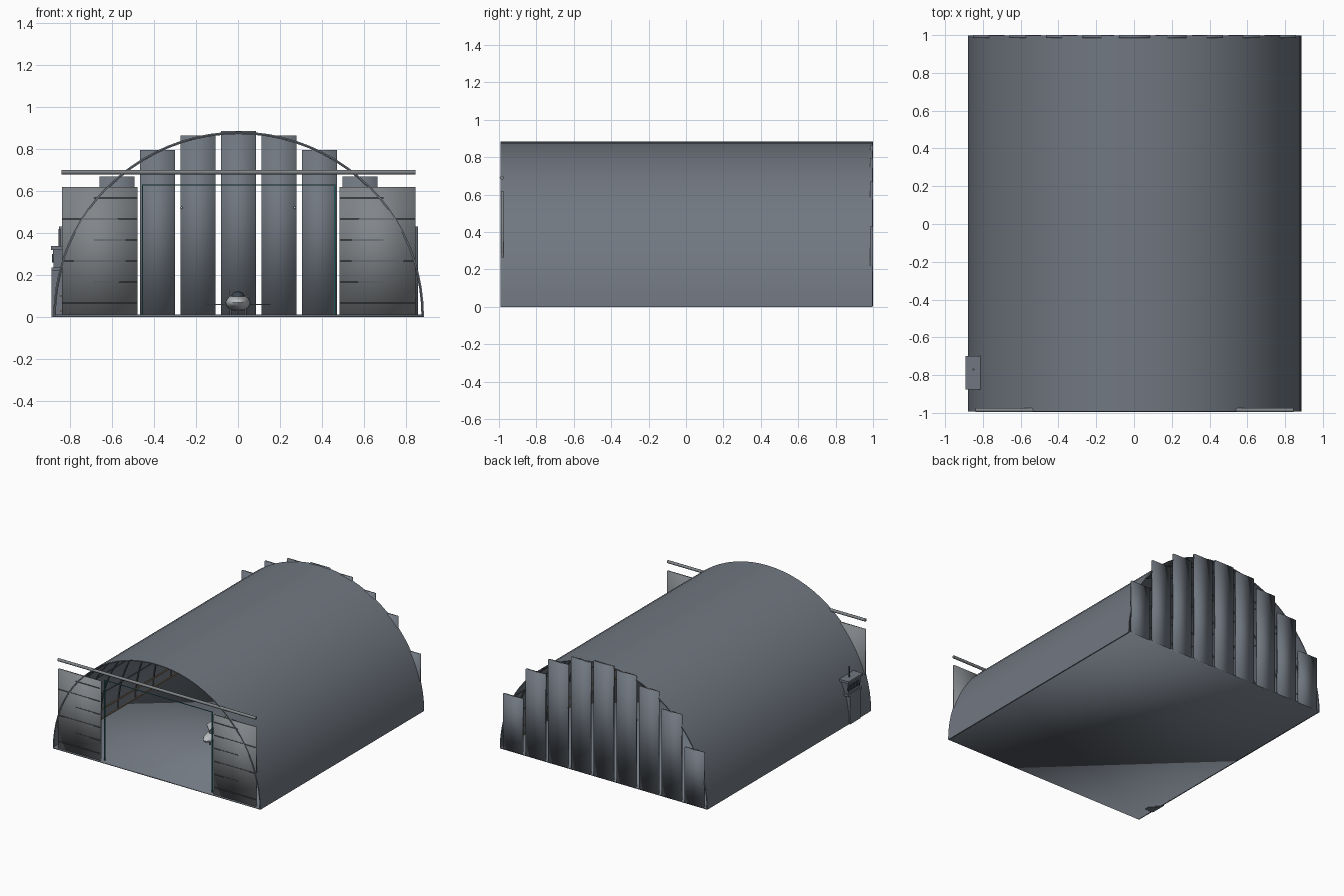
import bpy, bmesh
from math import sin, cos, pi
from mathutils import Vector

if "Cube" in bpy.data.objects:
    bpy.data.objects.remove(bpy.data.objects["Cube"])


def material(name, color):
    m = bpy.data.materials.new(name)
    m.diffuse_color = color
    m.use_nodes = True
    m.node_tree.nodes["Principled BSDF"].inputs["Base Color"].default_value = m.diffuse_color
    return m


slate = material("slate", (0.165, 0.187, 0.22, 1))
steel = material("steel", (0.22, 0.235, 0.25, 1))
dark = material("dark_steel", (0.09, 0.1, 0.115, 1))
pale = material("pale_grey", (0.5, 0.52, 0.54, 1))
teal = material("teal", (0.04, 0.25, 0.27, 1))
tan = material("tan", (0.4, 0.28, 0.15, 1))
glass = material("dark_glass", (0.05, 0.07, 0.09, 1))
CX = 0.003


def finish(name, bm, mat=slate, smooth=False):
    bmesh.ops.recalc_face_normals(bm, faces=bm.faces)
    me = bpy.data.meshes.new(name)
    bm.to_mesh(me)
    bm.free()
    ob = bpy.data.objects.new(name, me)
    bpy.context.collection.objects.link(ob)
    me.materials.append(mat)
    if smooth == "full":
        me.shade_smooth()
    elif smooth:
        bpy.context.view_layer.objects.active = ob
        ob.select_set(True)
        bpy.ops.object.shade_smooth_by_angle(angle=0.6)
        ob.select_set(False)
    return ob


def box(name, x0, x1, y0, y1, z0, z1, mat=slate, taper=1.0, smooth=False):
    bm = bmesh.new()
    bmesh.ops.create_cube(bm, size=1)
    for v in bm.verts:
        k = taper if v.co.z < 0 else 1
        v.co = ((x0 + x1) / 2 + v.co.x * k * (x1 - x0),
                (y0 + y1) / 2 + v.co.y * k * (y1 - y0),
                z0 + (v.co.z + 0.5) * (z1 - z0))
    return finish(name, bm, mat, smooth)


def rod(name, a, b, r, mat=slate, n=12):
    a, b = Vector(a), Vector(b)
    bm = bmesh.new()
    bmesh.ops.create_cone(bm, cap_ends=True, segments=n, radius1=r, radius2=r, depth=(b - a).length)
    q = Vector((0, 0, 1)).rotation_difference(b - a)
    for v in bm.verts:
        v.co = q @ v.co + (a + b) / 2
    return finish(name, bm, mat, True)


def ellipsoid(name, c, s, mat=slate):
    bm = bmesh.new()
    bmesh.ops.create_uvsphere(bm, u_segments=20, v_segments=12, radius=1)
    for v in bm.verts:
        v.co = [c[i] + v.co[i] * s[i] for i in range(3)]
    return finish(name, bm, mat, True)


def arch(name, r0, r1, y0, y1, mat=slate, n=40):
    bm = bmesh.new()
    rings = []
    for i in range(n + 1):
        a = pi * i / n
        rings.append([bm.verts.new((CX + r * cos(a), y, r * sin(a)))
                      for r, y in ((r0, y0), (r1, y0), (r1, y1), (r0, y1))])
    for p, q in zip(rings, rings[1:]):
        for j in range(4):
            k = (j + 1) % 4
            bm.faces.new((p[j], p[k], q[k], q[j]))
    bm.faces.new(rings[0])
    bm.faces.new(rings[-1])
    return finish(name, bm, mat, True)


def plate(name, pts, z0, z1, mat):
    bm = bmesh.new()
    f = bm.faces.new([bm.verts.new((x, y, z0)) for x, y in pts])
    ext = bmesh.ops.extrude_face_region(bm, geom=[f])
    for v in ext["geom"]:
        if isinstance(v, bmesh.types.BMVert):
            v.co.z = z1
    return finish(name, bm, mat)


# barrel shell, floor and inner ribs
arch("vault_shell", 0.876, 0.883, -0.993, 0.997)
box("floor", -0.875, 0.88, -0.993, 0.997, 0, 0.012, smooth="full")
for i in range(9):
    y = -0.86 + i * 0.215
    arch("vault_rib", 0.871, 0.8765, y - 0.006, y + 0.006, dark)
for i in range(1, 12):
    a = pi * i / 12
    x, z = CX + 0.8725 * cos(a), 0.8725 * sin(a)
    rod("purlin", (x, -0.97, z), (x, 0.97, z), 0.003, dark, 6)

# back wall planks, stepped under the arch
for i, top in enumerate((0.885, 0.865, 0.795, 0.67, 0.43)):
    for s in ((1,) if i == 0 else (1, -1)):
        c = CX + s * i * 0.193
        box("back_panel", c - 0.083, c + 0.083, 0.985, 1.0, 0.005, top, slate, 1, "full")

# sliding doors with ribs, track, posts and wall pipes
for s in (-1, 1):
    def side(name, a, b, *rest):
        a, b = CX + s * a, CX + s * b
        box(name, min(a, b), max(a, b), *rest)
    side("door", 0.481, 0.842, -0.99, -0.976, 0.006, 0.62, steel, 1, "full")
    for j in range(6):
        z = 0.065 + j * 0.1
        side("door_rib", 0.482, 0.69 if j % 2 else 0.84, -0.993, -0.989, z, z + 0.004, dark)
    side("door_post", 0.455, 0.461, -0.975, -0.965, 0.01, 0.63, teal)
    for z in (0.03, 0.1):
        rod("wall_pipe", (s * 0.845, -0.9, z), (s * 0.845, 0.9, z), 0.005, tan, 8)
    ellipsoid("lamp", (s * 0.27, 0.975, 0.52), (0.006, 0.006, 0.006), pale)
box("door_header", -0.458, 0.464, -0.972, -0.966, 0.626, 0.63, teal)
rod("door_track", (-0.84, -0.985, 0.69), (0.845, -0.985, 0.69), 0.011, steel)

# lookout tower on the left wall
box("tower_base", -0.888, -0.815, -0.85, -0.725, 0, 0.22)
box("tower_cab", -0.882, -0.815, -0.865, -0.71, 0.22, 0.32, slate, 0.88)
box("tower_sill", -0.888, -0.812, -0.872, -0.703, 0.218, 0.235)
box("tower_roof", -0.892, -0.812, -0.876, -0.70, 0.32, 0.338)
for i in range(4):
    y = -0.84 + i * 0.036
    box("tower_window", -0.886, -0.876, y, y + 0.026, 0.26, 0.3, glass)
rod("tower_antenna", (-0.85, -0.77, 0.335), (-0.85, -0.77, 0.42), 0.005, dark)

# small parked aircraft
ellipsoid("fuselage", (0, -0.22, 0.068), (0.06, 0.19, 0.04), pale)
ellipsoid("canopy", (0, -0.27, 0.097), (0.032, 0.07, 0.025), glass)
plate("wings", [(-0.155, -0.16), (-0.04, -0.28), (0.04, -0.28), (0.155, -0.16),
                (0.155, -0.11), (0.04, -0.1), (-0.04, -0.1), (-0.155, -0.11)], 0.056, 0.062, pale)
for s in (-1, 1):
    box("tail_fin", s * 0.04 - 0.003, s * 0.04 + 0.003, -0.12, -0.05, 0.06, 0.13, pale)
    rod("main_gear", (s * 0.035, -0.18, 0.012), (s * 0.035, -0.18, 0.05), 0.006, dark)
rod("nose_gear", (0, -0.34, 0.012), (0, -0.34, 0.05), 0.005, dark)
